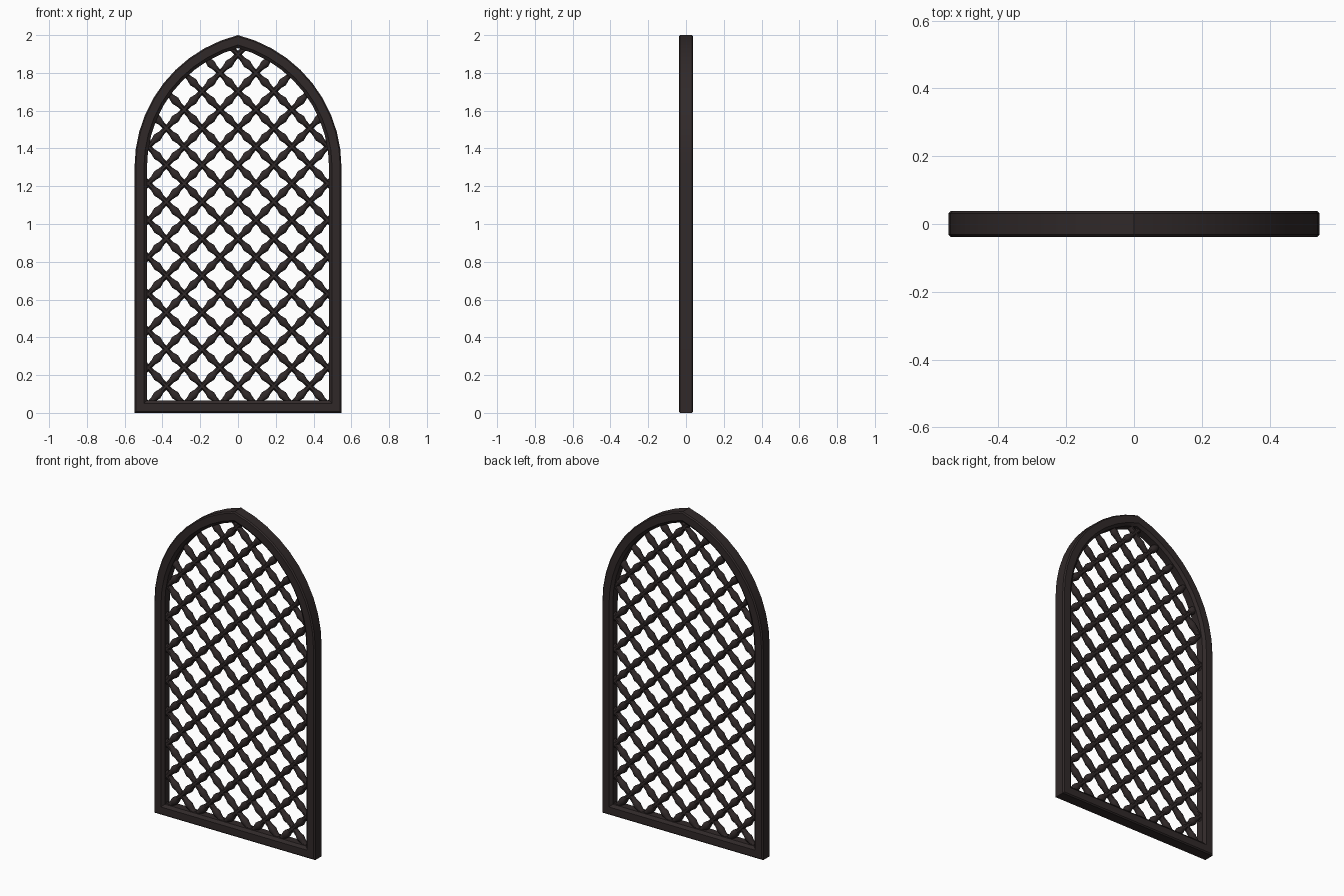
import bpy, bmesh, math

if "Cube" in bpy.data.objects:
    bpy.data.objects.remove(bpy.data.objects["Cube"])

HALF_W, SPRING, APEX = 0.548, 1.30, 2.0
RISE = APEX - SPRING
R = (HALF_W**2 + RISE**2) / (2 * HALF_W)   # radius of each arch side
OFF = R - HALF_W                           # arc centre offset past the middle
PX, PZ, NODE_Z = 0.19, 0.195, 1.897        # lattice pitch and top crossing

iron = bpy.data.materials.new("dark brown iron")
iron.diffuse_color = (0.030, 0.022, 0.022, 1)
iron.use_nodes = True
iron.node_tree.nodes["Principled BSDF"].inputs["Base Color"].default_value = iron.diffuse_color


def finish(bm, name, angle):
    bmesh.ops.recalc_face_normals(bm, faces=bm.faces)
    me = bpy.data.meshes.new(name)
    bm.to_mesh(me)
    bm.free()
    me.materials.append(iron)
    ob = bpy.data.objects.new(name, me)
    bpy.context.collection.objects.link(ob)
    bpy.ops.object.select_all(action='DESELECT')
    ob.select_set(True)
    bpy.context.view_layer.objects.active = ob
    bpy.ops.object.shade_smooth_by_angle(angle=math.radians(angle))
    return ob


def bridge(bm, rings, closed):
    """Skin a list of closed vertex rings."""
    n = len(rings[0])
    pairs = list(zip(rings, rings[1:]))
    if closed:
        pairs.append((rings[-1], rings[0]))
    for a, b in pairs:
        for k in range(n):
            bm.faces.new((a[k], a[(k + 1) % n], b[(k + 1) % n], b[k]))


def arch_outline(d, segs=10):
    """Pointed arch outline, inset by d."""
    r = R - d
    end = math.acos(OFF / r)
    right = [(HALF_W - d, d)]
    right += [(r * math.cos(end * i / segs) - OFF, SPRING + r * math.sin(end * i / segs))
              for i in range(segs)]
    left = [(-x, z) for x, z in reversed(right)]
    return right + [(0, SPRING + r * math.sin(end))] + left


def inside(x, z, d):
    if abs(x) > HALF_W - d or z < d:
        return False
    return z < SPRING or math.hypot(abs(x) + OFF, z - SPRING) < R - d


# Arched frame: bevelled section swept around the outline
section = [(0, -0.031), (0.007, -0.038), (0.050, -0.038), (0.066, -0.024),
           (0.066, 0.024), (0.050, 0.038), (0.007, 0.038), (0, 0.031)]
bm = bmesh.new()
rings = [[bm.verts.new((x, y, z)) for x, z in arch_outline(d)] for d, y in section]
bridge(bm, rings, closed=True)
finish(bm, "arched_frame", 25)

# Diagonal lattice bars, swelling into cusps halfway between crossings
STEPS = 10
length = math.hypot(PX, PZ)
nx, nz = -PZ / length, PX / length         # sideways direction of a rising bar


def bars(bm, mirror):
    for i in range(-4, 15):
        z0 = NODE_Z - i * PZ
        rings = []
        for s in range(-6 * STEPS, 6 * STEPS + 1):
            t = s / STEPS
            x, z = t * PX / 2, z0 + t * PZ / 2
            if not inside(x, z, 0.03):
                continue
            swell = math.exp(-(((t % 1) - 0.5) / 0.14) ** 2)
            w, dep = 0.0145 + 0.0085 * swell, 0.018 + 0.003 * swell
            ring = []
            for k in range(8):
                a = math.tau * (k + 0.5) / 8
                u, y = w * math.cos(a) * 1.06, dep * math.sin(a) * 1.06
                ring.append(bm.verts.new((mirror * (x + nx * u), y, z + nz * u)))
            rings.append(ring)
        if len(rings) < 3:
            for ring in rings:
                for v in ring:
                    bm.verts.remove(v)
            continue
        bridge(bm, rings, closed=False)
        bm.faces.new(rings[0])
        bm.faces.new(rings[-1])


for name, mirror in (("lattice_bars_rising", 1), ("lattice_bars_falling", -1)):
    bm = bmesh.new()
    bars(bm, mirror)
    finish(bm, name, 50)
